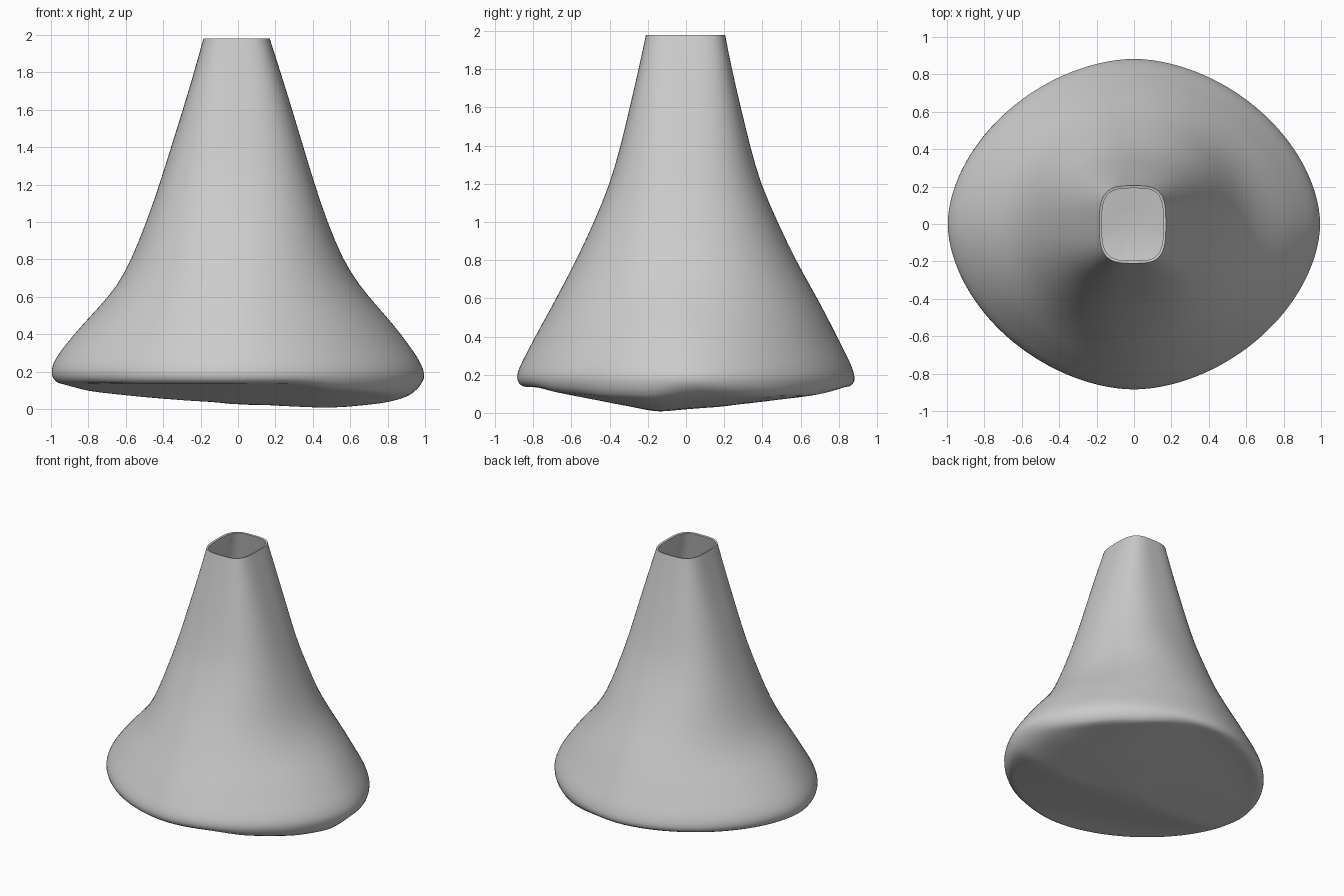
import bpy, bmesh, math

if "Cube" in bpy.data.objects:
    bpy.data.objects.remove(bpy.data.objects["Cube"])

N = 64

# Side profile: z, left x, right x, front y, back y, squareness exponent
PROFILE = [
    (1.98, -0.185, 0.170, -0.210, 0.205, 3.4),
    (1.80, -0.235, 0.228, -0.248, 0.240, 3.1),
    (1.60, -0.295, 0.290, -0.295, 0.287, 2.8),
    (1.40, -0.358, 0.350, -0.342, 0.335, 2.6),
    (1.20, -0.420, 0.410, -0.398, 0.390, 2.45),
    (1.00, -0.490, 0.478, -0.482, 0.480, 2.3),
    (0.80, -0.570, 0.560, -0.575, 0.575, 2.1),
    (0.66, -0.645, 0.650, -0.650, 0.655, 2.0),
    (0.55, -0.740, 0.745, -0.708, 0.716, 1.9),
    (0.45, -0.835, 0.835, -0.765, 0.768, 1.85),
    (0.35, -0.920, 0.910, -0.818, 0.818, 1.8),
    (0.27, -0.980, 0.968, -0.860, 0.860, 1.8),
    (0.21, -1.003, 0.995, -0.888, 0.882, 1.8),
    (0.165, -0.996, 1.003, -0.888, 0.890, 1.8),
]
# Height of the bowed underside along x and along y
ALONG_X = [(-1, .15), (-.8, .09), (-.4, .05), (0, .024), (.5, 0), (.8, .028), (.93, .07), (1, .13)]
ALONG_Y = [(-.89, .15), (-.8, .13), (-.6, .09), (-.4, .05), (-.15, 0), (.2, .03), (.6, .08), (.8, .11), (.89, .15)]


def interp(table, v):
    v = min(max(v, table[0][0]), table[-1][0])
    for (a, p), (b, q) in zip(table, table[1:]):
        if v <= b:
            return p + (q - p) * (v - a) / (b - a)


def ring_xy(x0, x1, y0, y1, p):
    pts = []
    for i in range(N):
        a = 2 * math.pi * i / N
        c, s = math.cos(a), math.sin(a)
        r = (abs(c) ** p + abs(s) ** p) ** (-1 / p)
        pts.append((r * c * (x1 if c > 0 else -x0), r * s * (y1 if s > 0 else -y0)))
    return pts


bm = bmesh.new()
rings = []
# Flared side wall
for z, *dims in PROFILE:
    rings.append([bm.verts.new((x, y, z)) for x, y in ring_xy(*dims)])

# Rounded lower edge and bowed underside
base = ring_xy(*PROFILE[-1][1:])
for s in (0.97, 0.92, 0.84, 0.7, 0.54, 0.36, 0.18):
    ring = []
    for x, y in base:
        z = min(interp(ALONG_X, x * s) + interp(ALONG_Y, y * s), 0.135)
        ring.append(bm.verts.new((x * s, y * s, z)))
    rings.append(ring)

for up, low in zip(rings, rings[1:]):
    for i in range(N):
        j = (i + 1) % N
        bm.faces.new((up[i], low[i], low[j], up[j]))
pole = bm.verts.new((0, 0, 0.025))
for i in range(N):
    bm.faces.new((rings[-1][i], pole, rings[-1][(i + 1) % N]))
bmesh.ops.recalc_face_normals(bm, faces=bm.faces)
# Make sure the normals point outwards
bm.faces.ensure_lookup_table()
f = bm.faces[0]
if f.normal.dot(f.calc_center_median() * 1 - pole.co) < 0:
    bmesh.ops.reverse_faces(bm, faces=bm.faces)

mesh = bpy.data.meshes.new("flared_vessel")
bm.to_mesh(mesh)
bm.free()
vessel = bpy.data.objects.new("flared_vessel", mesh)
bpy.context.collection.objects.link(vessel)
for poly in mesh.polygons:
    poly.use_smooth = True

# Smooth the surface, then give it a thin wall with an open mouth
sub = vessel.modifiers.new("smooth", "SUBSURF")
sub.levels = sub.render_levels = 1
wall = vessel.modifiers.new("wall", "SOLIDIFY")
wall.thickness = 0.014
wall.offset = -1

bpy.context.view_layer.objects.active = vessel
vessel.select_set(True)
for name in ("smooth", "wall"):
    bpy.ops.object.modifier_apply(modifier=name)
bpy.ops.object.shade_smooth_by_angle(angle=math.radians(40))
